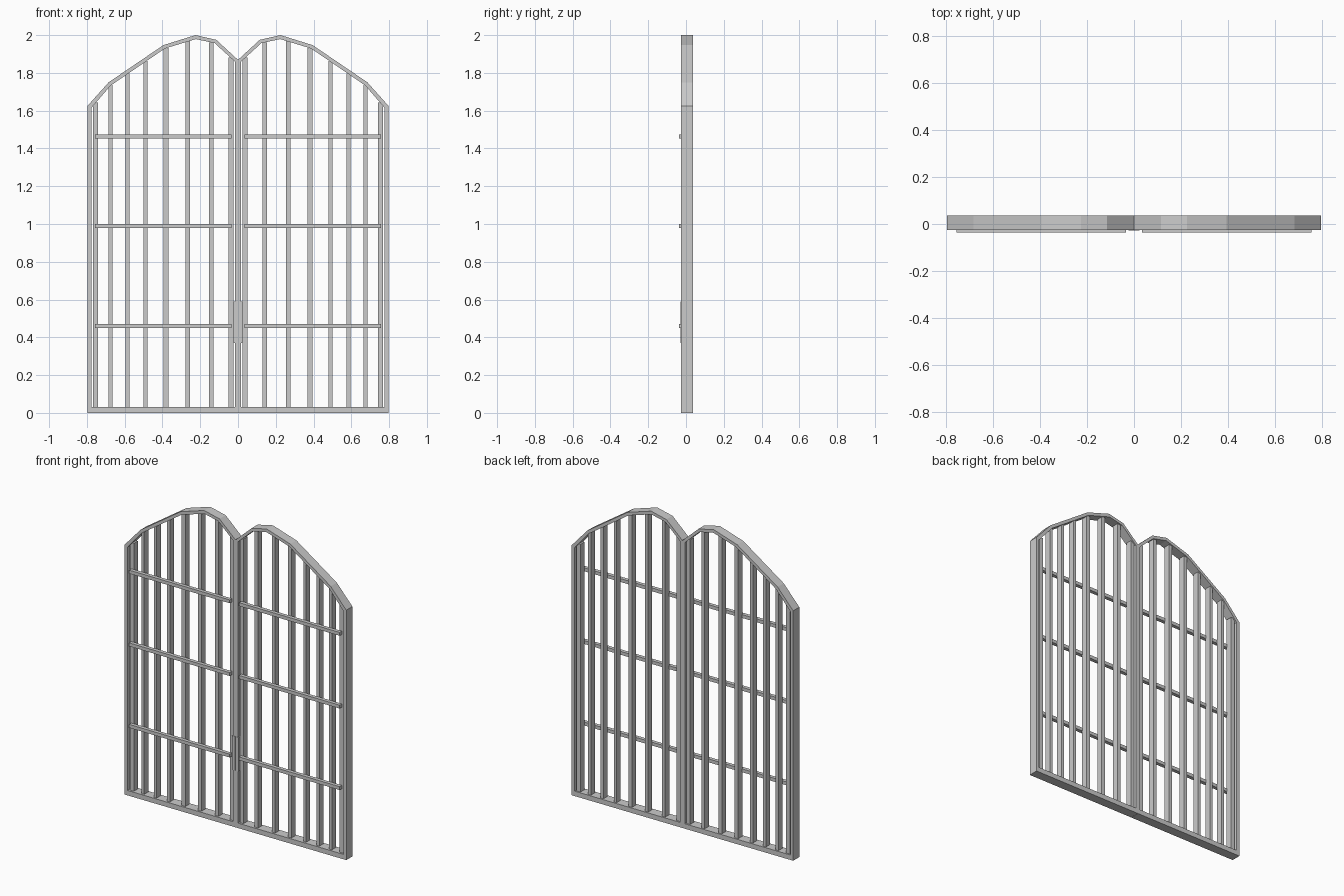
import bpy
import bmesh

if "Cube" in bpy.data.objects:
    bpy.data.objects.remove(bpy.data.objects["Cube"])

FRONT, BACK = -0.026, 0.037
# right leaf outline, from the outer bottom corner round to the meeting stile
OUTER = [(0.797, 0), (0.797, 1.625), (0.685, 1.75), (0.395, 1.947),
         (0.225, 2.0), (0.115, 1.975), (0.001, 1.87), (0.001, 0)]
INNER = [(0.776, 0.032), (0.776, 1.615), (0.674, 1.733), (0.387, 1.929),
         (0.223, 1.979), (0.123, 1.957), (0.017, 1.86), (0.017, 0.032)]


def finish(name, bm):
    bmesh.ops.recalc_face_normals(bm, faces=bm.faces)
    mesh = bpy.data.meshes.new(name)
    bm.to_mesh(mesh)
    bm.free()
    ob = bpy.data.objects.new(name, mesh)
    bpy.context.collection.objects.link(ob)
    ob.modifiers.new("mirror_leaf", 'MIRROR').use_mirror_merge = False
    return ob


def box(name, x0, x1, y0, y1, z0, z1):
    bm = bmesh.new()
    bmesh.ops.create_cube(bm, size=1)
    for v in bm.verts:
        v.co.x = x0 if v.co.x < 0 else x1
        v.co.y = y0 if v.co.y < 0 else y1
        v.co.z = z0 if v.co.z < 0 else z1
    return finish(name, bm)


def arch_height(x):
    for (xa, za), (xb, zb) in zip(OUTER[1:], OUTER[2:-1]):
        if xb <= x <= xa:
            return za + (zb - za) * (xa - x) / (xa - xb)


# leaf frame: closed ring with an arched top
bm = bmesh.new()
of, nf, ob_, nb = [[bm.verts.new((x, y, z)) for x, z in pts]
                   for y in (FRONT, BACK) for pts in (OUTER, INNER)]
n = len(OUTER)
for i in range(n):
    j = (i + 1) % n
    for a, b in ((of, nf), (nf, nb), (nb, ob_), (ob_, of)):
        bm.faces.new((a[i], a[j], b[j], b[i]))
finish("leaf_frame", bm)

# vertical bars reaching up to the arch
for x, w in ((0.036, 0.026), (0.142, 0.024), (0.265, 0.024), (0.382, 0.026),
             (0.49, 0.02), (0.585, 0.02), (0.675, 0.02), (0.754, 0.028)):
    drop = 0.03 if x > 0.7 else 0.02
    box("upright_bar", x - w / 2, x + w / 2, -0.014, 0.028, 0.03, arch_height(x) - drop)

# horizontal rails across the front of the bars
for z in (0.46, 0.99, 1.463):
    box("cross_rail", 0.034, 0.757, -0.037, -0.013, z - 0.011, z + 0.011)

# latch plate on the meeting stiles
box("latch_plate", 0.001, 0.023, -0.028, 0.02, 0.37, 0.59)
